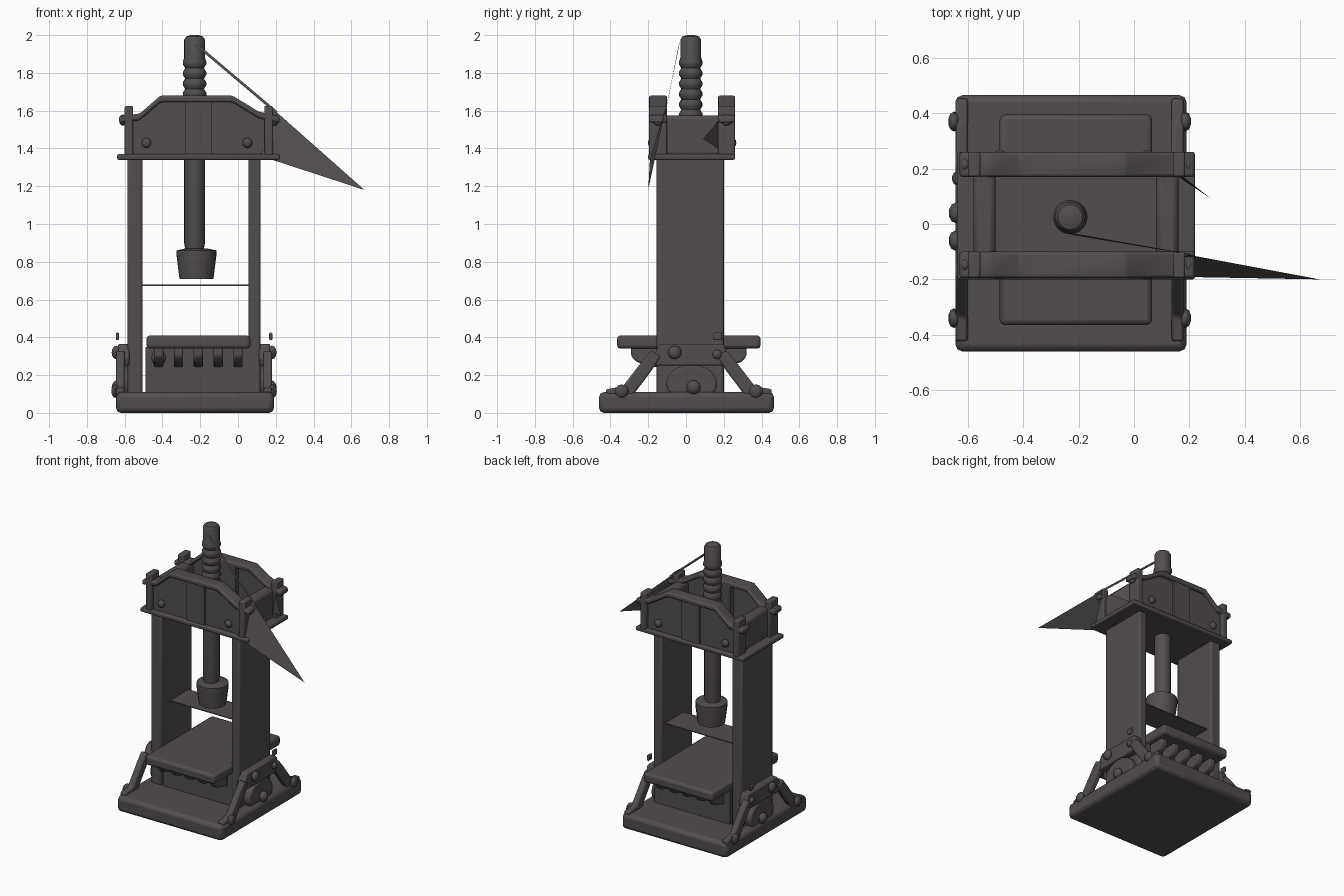
import bpy, bmesh, math
from mathutils import Vector, Matrix

cube = bpy.data.objects.get("Cube")
if cube:
    bpy.data.objects.remove(cube, do_unlink=True)

iron = bpy.data.materials.new("dark iron")
iron.use_nodes = True
COLOR = (0.085, 0.074, 0.08, 1)
iron.diffuse_color = COLOR
iron.node_tree.nodes["Principled BSDF"].inputs["Base Color"].default_value = COLOR


def finish(name, bm, bevel=0.0):
    bmesh.ops.recalc_face_normals(bm, faces=bm.faces)
    mesh = bpy.data.meshes.new(name)
    bm.to_mesh(mesh)
    bm.free()
    mesh.materials.append(iron)
    ob = bpy.data.objects.new(name, mesh)
    bpy.context.collection.objects.link(ob)
    if bevel:
        mod = ob.modifiers.new("Bevel", "BEVEL")
        mod.width, mod.segments, mod.limit_method = bevel, 2, "ANGLE"
    bpy.ops.object.select_all(action="DESELECT")
    ob.select_set(True)
    bpy.context.view_layer.objects.active = ob
    bpy.ops.object.shade_smooth_by_angle(angle=math.radians(40))
    return ob


def box(name, x, y, z, bevel=0.0):
    bm = bmesh.new()
    bmesh.ops.create_cube(bm, size=1)
    for v in bm.verts:
        v.co = [(a + b) / 2 + c * (b - a) for (a, b), c in zip((x, y, z), v.co)]
    return finish(name, bm, bevel)


def prism(name, outline, axis, lo, hi, bevel=0.0):
    """Extrude an outline in (x, z) along y, or in (y, z) along x."""
    bm = bmesh.new()
    place = (lambda a, b, t: (a, t, b)) if axis == "y" else (lambda a, b, t: (t, a, b))
    face = bm.faces.new([bm.verts.new(place(a, b, lo)) for a, b in outline])
    new = bmesh.ops.extrude_face_region(bm, geom=[face])["geom"]
    shift = Vector(place(0, 0, hi - lo))
    bmesh.ops.translate(bm, vec=shift, verts=[g for g in new if isinstance(g, bmesh.types.BMVert)])
    return finish(name, bm, bevel)


def lathe(name, profile, x, y, sides=20):
    bm = bmesh.new()
    rings = [[bm.verts.new((x + r * math.cos(i * math.tau / sides),
                            y + r * math.sin(i * math.tau / sides), z))
              for i in range(sides)] for r, z in profile]
    for a, b in zip(rings, rings[1:]):
        for i in range(sides):
            j = (i + 1) % sides
            bm.faces.new((a[i], a[j], b[j], b[i]))
    bm.faces.new(rings[0])
    bm.faces.new(rings[-1])
    return finish(name, bm)


def bolt(name, center, r, squash):
    """Domed bolt head, flattened along one axis."""
    bm = bmesh.new()
    bmesh.ops.create_uvsphere(bm, u_segments=10, v_segments=6, radius=r,
                              matrix=Matrix.Translation(center) @ Matrix.Diagonal((*squash, 1)))
    return finish(name, bm)


def sheet(name, *tris):
    bm = bmesh.new()
    for tri in tris:
        bm.faces.new([bm.verts.new(p) for p in tri])
    return finish(name, bm)


# Base and columns
box("base", (-0.645, 0.19), (-0.46, 0.465), (0, 0.11), 0.025)
box("left_column", (-0.585, -0.505), (-0.155, 0.2), (0.1, 1.35), 0.012)
box("right_column", (0.055, 0.12), (-0.155, 0.2), (0.1, 1.35), 0.012)

# Bed: pedestal, table and the ribs carrying its overhang
box("pedestal", (-0.49, 0.065), (-0.155, 0.2), (0.1, 0.35))
box("table", (-0.485, 0.065), (-0.365, 0.395), (0.34, 0.41), 0.018)
for side, inner, outer in (("front", -0.15, -0.29), ("back", 0.195, 0.32)):
    for i in range(5):
        x = -0.42 + i * 0.105
        mid = inner + (outer - inner) * 0.8
        prism(f"{side}_table_rib_{i}",
              [(inner, 0.35), (outer, 0.35), (outer, 0.3), (mid, 0.27), (inner, 0.24)],
              "x", x - 0.025, x + 0.025, 0.01)
bolt("pedestal_bolt", (-0.42, -0.17, 0.29), 0.04, (1, 0.8, 1))

# Screw with threaded upper end, and the ram cup
CX, CY = -0.23, 0.025
profile = [(0.045, 0.84), (0.055, 0.9), (0.055, 1.5)]
for i in range(6):
    z = 1.55 + i * 0.055
    profile += [(0.05, z), (0.062, z + 0.02), (0.062, z + 0.035)]
profile += [(0.055, 1.88), (0.055, 1.975), (0.045, 1.992), (0.02, 2.0)]
lathe("screw", profile, CX, CY)
lathe("ram_cup", [(0.09, 0.71), (0.105, 0.83), (0.105, 0.86), (0.06, 0.87)], CX + 0.01, CY)
box("thin_plate", (-0.51, 0.115), (-0.05, 0.16), (0.673, 0.679))

# Head: floor plate, end walls and arched cheeks with top flanges
box("head_floor", (-0.64, 0.22), (-0.2, 0.26), (1.34, 1.37), 0.008)
box("head_left_wall", (-0.58, -0.5), (-0.17, 0.235), (1.36, 1.575), 0.02)
box("head_right_wall", (0.08, 0.16), (-0.17, 0.235), (1.36, 1.575), 0.02)
arch = [(-0.63, 1.57), (-0.52, 1.585), (-0.41, 1.68), (-0.03, 1.68), (0.11, 1.595), (0.22, 1.57)]
flange = arch + [(x, z - 0.035) for x, z in reversed(arch)]
web = [(-0.6, 1.36), (-0.6, 1.55)] + [(x, z - 0.02) for x, z in arch[1:-1]] + [(0.17, 1.55), (0.17, 1.36)]
for side, outer, inner in (("front", -0.195, -0.1), ("back", 0.26, 0.17)):
    s = 1 if outer > 0 else -1
    lo, hi = sorted((outer, inner))
    prism(f"{side}_head_flange", flange, "y", lo, hi, 0.01)
    web_y = outer - s * 0.025
    prism(f"{side}_head_web", web, "y", *sorted((web_y, web_y - s * 0.03)))
    box(f"{side}_head_rib", (-0.28, -0.14), sorted((outer - s * 0.01, inner)), (1.36, 1.66))
    for end, x in (("left", -0.6), ("right", 0.14)):
        box(f"{side}_{end}_head_post", (x, x + 0.045), (lo, hi), (1.36, 1.625), 0.008)
        cap_x = x - 0.01 if end == "left" else x + 0.055
        bolt(f"{side}_{end}_post_bolt", (cap_x, (lo + hi) / 2, 1.55), 0.03, (0.7, 1, 1))
    for i, x in enumerate((-0.485, 0.05)):
        bolt(f"{side}_cheek_bolt_{i}", (x, outer - s * 0.015, 1.43), 0.027, (1, 0.8, 1))

# Side brackets: cross bar, sloping legs, round cover and bolts
for name, s, face in (("right", 1, 0.12), ("left", -1, -0.585)):
    def span(a, b):
        return sorted((face + s * a, face + s * b))
    prism(f"{name}_cross_bar", [(-0.165, 0.25), (0.2, 0.25), (0.225, 0.29), (0.2, 0.365),
                                (-0.135, 0.365), (-0.18, 0.29)], "x", *span(-0.01, 0.05), 0.008)
    for part, d in (("front", -1), ("back", 1)):
        def run(points):
            return [(0.015 + d * y, z) for y, z in points]
        prism(f"{name}_{part}_leg", run([(0.15, 0.3), (0.2, 0.33), (0.25, 0.27), (0.35, 0.14),
                                         (0.44, 0.125), (0.43, 0.075), (0.31, 0.075), (0.2, 0.22)]),
              "x", *span(0.015, 0.06), 0.01)
        bolt(f"{name}_{part}_foot_bolt", (face + s * 0.065, 0.015 + d * 0.355, 0.115), 0.036, (0.6, 1, 1))
    prism(f"{name}_round_cover",
          [(0.03 + 0.135 * math.cos(i * math.tau / 20), 0.155 + 0.1 * math.sin(i * math.tau / 20))
           for i in range(20)], "x", *span(-0.01, 0.045), 0.01)
    bolt(f"{name}_cover_bolt", (face + s * 0.055, 0.04, 0.135), 0.038, (0.8, 1, 1))
    bolt(f"{name}_bar_bolt_0", (face + s * 0.06, -0.06, 0.32), 0.036, (0.7, 1, 1))
    bolt(f"{name}_bar_bolt_1", (face + s * 0.055, 0.165, 0.31), 0.025, (0.7, 1, 1))
    box(f"{name}_pin", span(0.045, 0.062), (0.145, 0.19), (0.385, 0.425), 0.006)

# Thin slanting shards hung between the screw top and the head
tip = (0.67, -0.2, 1.18)
sheet("front_shard",
      ((0.12, -0.19, 1.36), tip, (0.19, -0.11, 1.605)),
      ((-0.24, -0.03, 1.975), (-0.22, -0.04, 1.94), (0.2, -0.11, 1.585)),
      ((-0.24, -0.03, 1.975), (0.2, -0.11, 1.585), (0.21, -0.11, 1.595)))
sheet("back_shard", ((0.14, 0.2, 1.58), (0.16, 0.17, 1.4), (0.28, 0.09, 1.45)))
